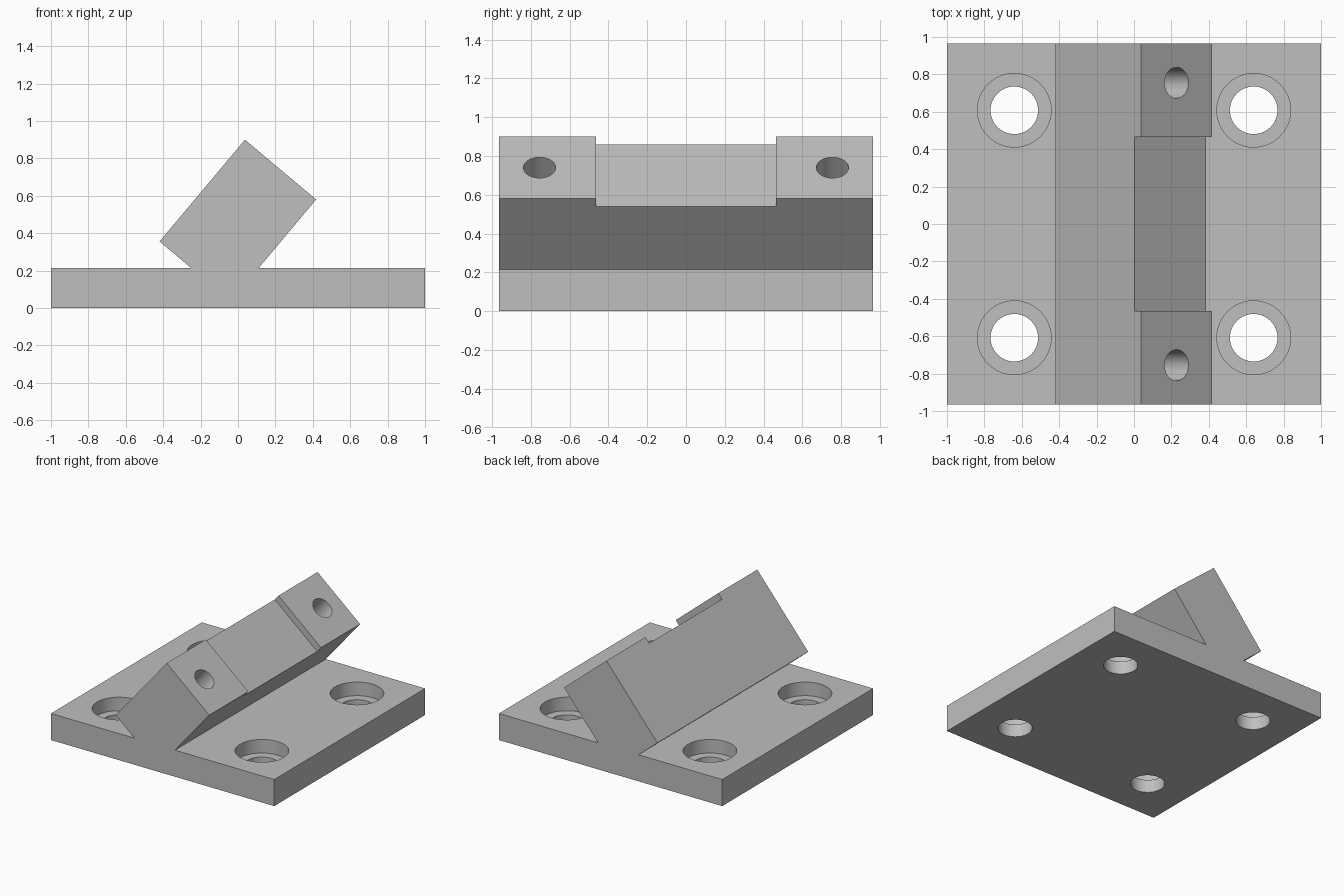
import bpy, bmesh
from math import radians, sin, cos
from mathutils import Matrix, Vector

cube = bpy.data.objects.get("Cube")
if cube:
    bpy.data.objects.remove(cube, do_unlink=True)

HALF_LEN, PLATE = 0.965, 0.215
TILT = radians(40)
U = Vector((cos(TILT), 0, -sin(TILT)))    # across the tilted top face
V = Vector((sin(TILT), 0, cos(TILT)))     # out of the tilted top face
RIDGE = Vector((0.037, 0, 0.9))
WIDTH, DEPTH = 0.497, 0.71

grey = bpy.data.materials.new("plain_grey")
grey.use_nodes = True
grey.diffuse_color = (0.52, 0.52, 0.52, 1)
grey.node_tree.nodes["Principled BSDF"].inputs["Base Color"].default_value = (0.52, 0.52, 0.52, 1)


def add_object(name, bm):
    bmesh.ops.recalc_face_normals(bm, faces=bm.faces)
    mesh = bpy.data.meshes.new(name)
    bm.to_mesh(mesh)
    bm.free()
    mesh.materials.append(grey)
    obj = bpy.data.objects.new(name, mesh)
    bpy.context.collection.objects.link(obj)
    return obj


def cylinder(name, radius, height, matrix):
    bm = bmesh.new()
    bmesh.ops.create_cone(bm, cap_ends=True, segments=64, radius1=radius,
                          radius2=radius, depth=height, matrix=matrix)
    return add_object(name, bm)


# Base plate and tilted block as one extruded profile
right = RIDGE + U * WIDTH
left = RIDGE - V * DEPTH
foot_right = right - V * ((right.z - PLATE) / V.z)
foot_left = left - U * ((left.z - PLATE) / U.z)
profile = [Vector((-1, 0, 0)), Vector((1, 0, 0)), Vector((1, 0, PLATE)),
           foot_right, right, RIDGE, left, foot_left, Vector((-1, 0, PLATE))]
bm = bmesh.new()
face = bm.faces.new([bm.verts.new(p - Vector((0, HALF_LEN, 0))) for p in profile])
ext = bmesh.ops.extrude_face_region(bm, geom=[face])
bmesh.ops.translate(bm, vec=(0, 2 * HALF_LEN, 0),
                    verts=[e for e in ext["geom"] if isinstance(e, bmesh.types.BMVert)])
bracket = add_object("angled_mounting_bracket", bm)

cutters = []
tilt = Matrix.Rotation(TILT, 4, "Y")
face_mid = RIDGE + U * WIDTH / 2

# Shallow recess across the middle of the tilted face
bm = bmesh.new()
bmesh.ops.create_cube(bm, size=1, matrix=Matrix.Translation(face_mid) @ tilt
                      @ Matrix.Diagonal((WIDTH + 0.2, 0.93, 0.104, 1)))
cutters.append(add_object("recess_cutter", bm))

for sy in (-1, 1):
    # Blind hole square to the tilted face at each end
    centre = face_mid + Vector((0, sy * 0.755, 0)) - V * 0.15
    cutters.append(cylinder("pin_hole_cutter", 0.083, 0.6, Matrix.Translation(centre) @ tilt))
    # Counterbored screw holes in the plate corners
    for sx in (-1, 1):
        x, y = sx * 0.64, sy * 0.608
        cutters.append(cylinder("screw_hole_cutter", 0.127, 0.6, Matrix.Translation((x, y, 0.1))))
        cutters.append(cylinder("counterbore_cutter", 0.197, 0.22, Matrix.Translation((x, y, PLATE))))

for c in cutters:
    c.hide_render = True
    mod = bracket.modifiers.new(c.name, "BOOLEAN")
    mod.operation, mod.solver, mod.object = "DIFFERENCE", "EXACT", c

# Bake the cuts and drop the cutters
graph = bpy.context.evaluated_depsgraph_get()
cut_mesh = bpy.data.meshes.new_from_object(bracket.evaluated_get(graph))
bracket.modifiers.clear()
bracket.data = cut_mesh
cut_mesh.materials.clear()
cut_mesh.materials.append(grey)
for p in cut_mesh.polygons:
    p.material_index = 0
for c in cutters:
    bpy.data.objects.remove(c, do_unlink=True)

# Smooth hole walls, crisp edges
for o in bpy.context.selected_objects:
    o.select_set(False)
bpy.context.view_layer.objects.active = bracket
bracket.select_set(True)
bpy.ops.object.shade_smooth_by_angle(angle=radians(30))
